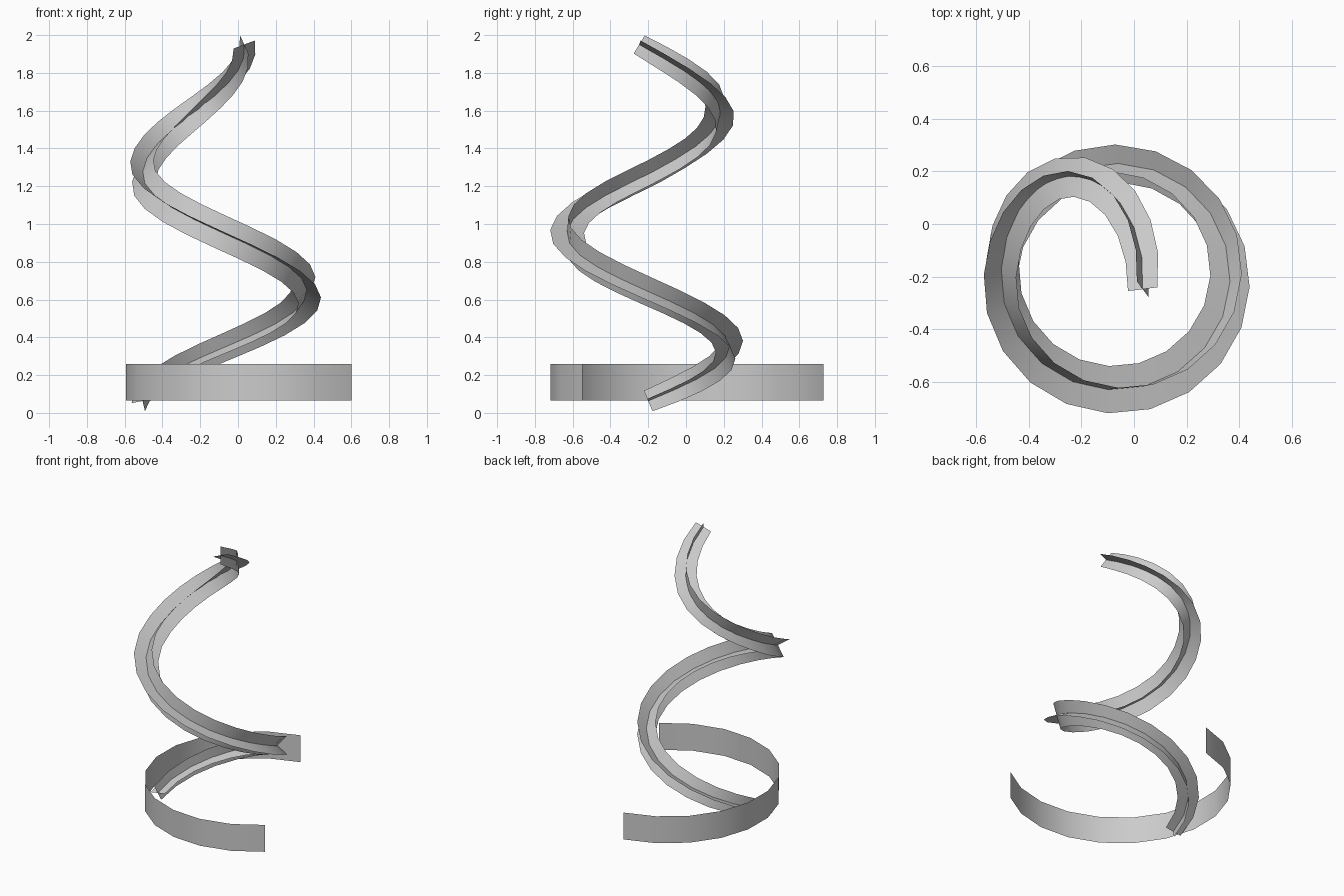
import bpy
from math import sin, cos, pi, radians
from mathutils import Vector

if "Cube" in bpy.data.objects:
    bpy.data.objects.remove(bpy.data.objects["Cube"])


def strip_object(name, strips):
    """Build a sheet object from rows of (edge_a, edge_b) point pairs."""
    verts, faces = [], []
    for rows in strips:
        base = len(verts)
        for a, b in rows:
            verts += [a, b]
        for i in range(len(rows) - 1):
            k = base + 2 * i
            faces.append((k, k + 1, k + 3, k + 2))
    mesh = bpy.data.meshes.new(name)
    mesh.from_pydata(verts, [], faces)
    obj = bpy.data.objects.new(name, mesh)
    bpy.context.collection.objects.link(obj)
    bpy.context.view_layer.objects.active = obj
    obj.select_set(True)
    bpy.ops.object.shade_smooth_by_angle(angle=radians(40))
    obj.select_set(False)
    return obj


# Path of the spiral: s counts quarter turns; the last half turn tightens
def path(s):
    t = s * pi / 2
    z = 0.063 + 0.28 * s + 0.005 * s * s
    if s <= 4:
        return Vector((-0.07 - 0.435 * cos(t), -0.2 + 0.43 * sin(t), z))
    return Vector((-0.235 - 0.27 * cos(t), -0.2 + 0.38 * sin(t), z))


# Spiral: two crossed ribbons swept along the path with a steady twist
N, S_END = 30, 6.08
ribbon_a, ribbon_b = [], []
for i in range(N + 1):
    s = S_END * i / N
    p = path(s)
    tangent = (path(s + 0.02) - path(s - 0.02)).normalized()
    out = Vector((-tangent.y, tangent.x, 0)).normalized()
    up = out.cross(tangent).normalized()
    if up.z < 0:
        up = -up
    half = 0.06 + 0.03 * max(0.0, sin(pi * i / N)) ** 0.7
    a = radians(102 - 35.5 * s)
    u = (out * cos(a) - up * sin(a)) * half
    v = (up * cos(a) + out * sin(a)) * half
    ribbon_a.append((p - u, p + u))
    ribbon_b.append((p - v, p + v))
strip_object("spiral_ribbon", [ribbon_a, ribbon_b])

# Base band: open upright arc around the foot of the spiral
band = []
A0, A1, M = 101, 310, 12
for i in range(M + 1):
    a = radians(A0 + (A1 - A0) * i / M)
    x, y = 0.131 + 0.731 * cos(a), 0.011 + 0.731 * sin(a)
    band.append(((x, y, 0.065), (x, y, 0.26)))
strip_object("base_band", [band])
